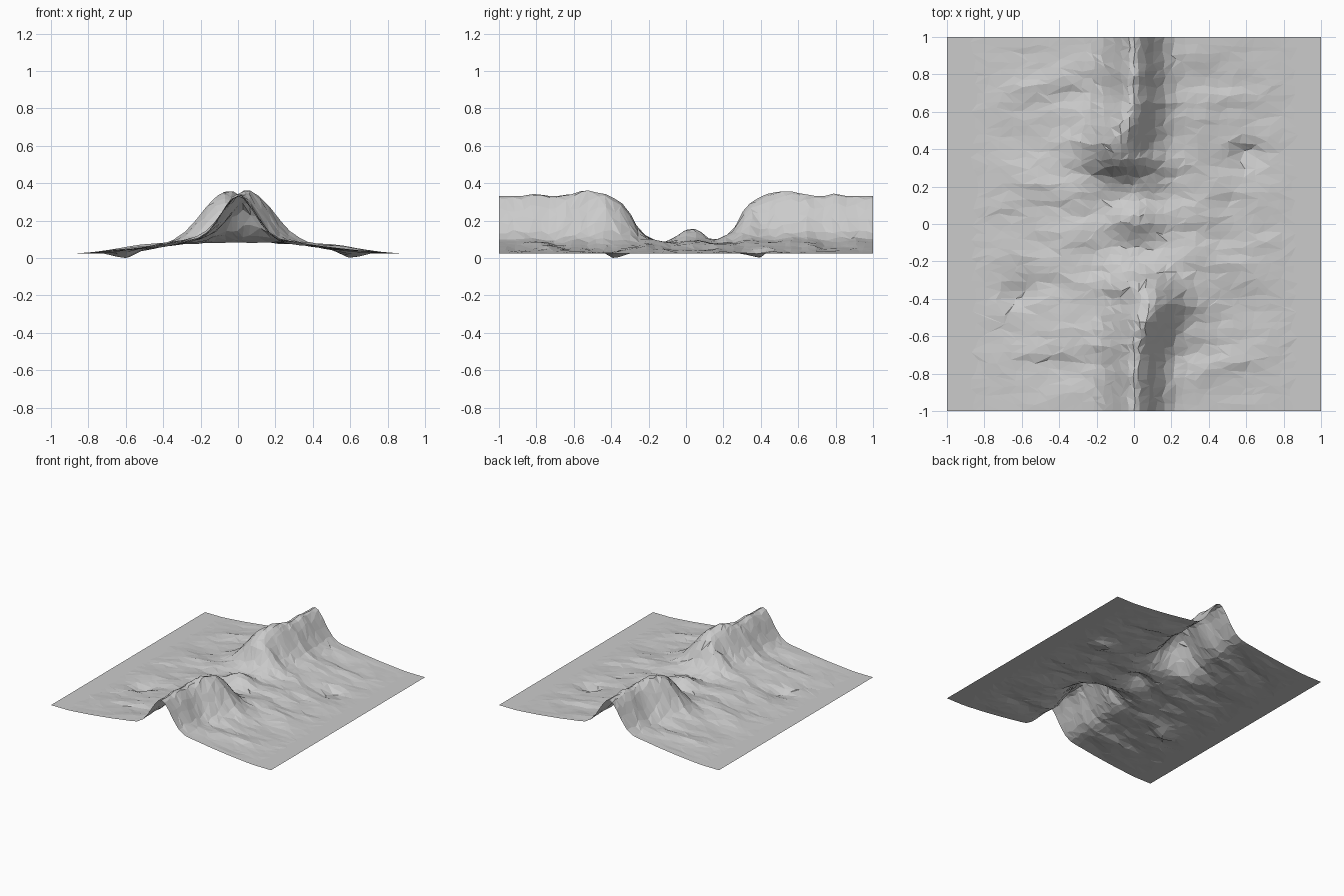
import bpy, bmesh, math, random
from mathutils import Vector, noise

if "Cube" in bpy.data.objects:
    bpy.data.objects.remove(bpy.data.objects["Cube"])

random.seed(4)
NX, NY = 34, 46


def curve(points, t):
    """Smoothly eased interpolation through (position, value) points."""
    if t <= points[0][0]:
        return points[0][1]
    for (a, va), (b, vb) in zip(points, points[1:]):
        if t <= b:
            return va + (vb - va) * (t - a) / (b - a)
    return points[-1][1]


# Profiles: plain height by |x|; ridge height, bend and width by |y|
PLAIN = [(0, .085), (.2, .088), (.3, .085), (.45, .063), (.62, .043), (.83, .024)]
RIDGE = [(.15, 0), (.2, .02), (.25, .06), (.3, .155), (.35, .21), (.4, .245),
         (.45, .262), (.53, .272), (.66, .262), (.74, .247), (1, .247)]
BEND = [(.2, .03), (.32, .06), (.42, .075), (.52, .05), (.65, .005), (.8, 0)]
WIDTH = [(.25, .19), (.4, .16), (.6, .145), (.8, .128), (1, .125)]


def rough(x, y):
    """Gullies running sideways off the ridge, the same after a half turn."""
    n = 0
    for s in (1, -1):
        n += noise.noise(Vector((s * x * 3.2, s * y * 8, 1.7)))
        n += .5 * noise.noise(Vector((s * x * 7, s * y * 17, 5.1)))
    return n


def height(x, y):
    ax, ay = abs(x), abs(y)
    z = curve(PLAIN, ax)
    # the ridge bends to the right at the front gap, to the left at the back
    d = x - math.copysign(curve(BEND, ay), -y)
    z += curve(RIDGE, ay) * math.exp(-(d / curve(WIDTH, ay)) ** 2)
    # low mound in the gap
    z += .075 * math.exp(-(x / .11) ** 2 - ((y - .03) / .09) ** 2)
    # two hollows in the plain
    for s in (1, -1):
        z -= .042 * math.exp(-((x - s * .6) ** 2 + (y - s * .38) ** 2) / .006)
    fade = max(0, min(1, (.83 - ax) / .25)) * max(0, min(1, (1 - ay) / .25))
    return max(0, z + .016 * fade * rough(x, y))


def build_terrain():
    bm = bmesh.new()
    rows = []
    for j in range(NY + 1):
        row = []
        for i in range(NX + 1):
            u, v = 2 * i / NX - 1, 2 * j / NY - 1
            if 0 < i < NX and 0 < j < NY:
                u += random.uniform(-.32, .32) * 2 / NX
                v += random.uniform(-.32, .32) * 2 / NY
            # columns packed closer near the ridge
            x = math.copysign(abs(u) ** 1.25, u)
            row.append(bm.verts.new((x, v, height(x, v))))
        rows.append(row)
    # triangles with randomly turned diagonals
    for j in range(NY):
        for i in range(NX):
            q = [rows[j][i], rows[j][i + 1], rows[j + 1][i + 1], rows[j + 1][i]]
            if random.random() < .5:
                q = q[1:] + q[:1]
            bm.faces.new((q[0], q[1], q[2]))
            bm.faces.new((q[0], q[2], q[3]))
    mesh = bpy.data.meshes.new("ridge_terrain")
    bm.to_mesh(mesh)
    bm.free()
    return mesh


# One faceted grey sheet of land
grey = bpy.data.materials.new("rock_grey")
grey.diffuse_color = (.6, .6, .6, 1)
grey.use_nodes = True
grey.node_tree.nodes["Principled BSDF"].inputs["Base Color"].default_value = grey.diffuse_color
terrain = bpy.data.objects.new("ridge_terrain", build_terrain())
terrain.data.materials.append(grey)
bpy.context.collection.objects.link(terrain)
